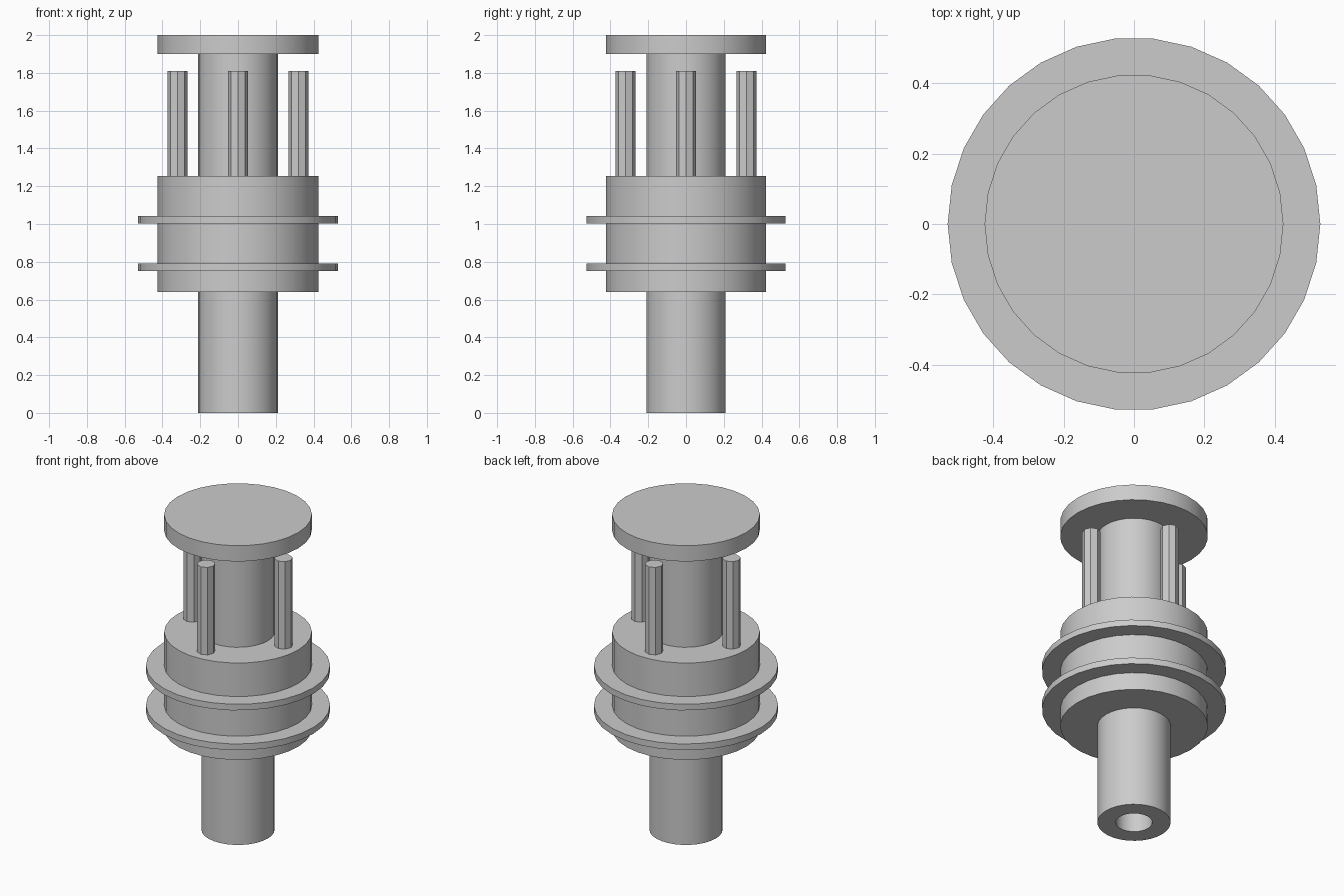
import bpy, bmesh, math

cube = bpy.data.objects.get("Cube")
if cube:
    bpy.data.objects.remove(cube, do_unlink=True)

grey = bpy.data.materials.new("plain_grey")
grey.use_nodes = True
colour = (0.6, 0.6, 0.6, 1)
grey.diffuse_color = colour
grey.node_tree.nodes["Principled BSDF"].inputs["Base Color"].default_value = colour


def turned(name, radius, z0, z1, sides=30, bore=0, x=0, y=0):
    """Disc or rod between two heights, with an optional central bore."""
    bm = bmesh.new()

    def ring(r, z):
        return [bm.verts.new((x + r * math.cos(math.tau * i / sides),
                              y + r * math.sin(math.tau * i / sides), z))
                for i in range(sides)]

    def bridge(a, b):
        for i in range(sides):
            j = (i + 1) % sides
            bm.faces.new((a[i], a[j], b[j], b[i]))

    low, high = ring(radius, z0), ring(radius, z1)
    bridge(low, high)
    if bore:
        bore_low, bore_high = ring(bore, z0), ring(bore, z1)
        bridge(high, bore_high)
        bridge(bore_high, bore_low)
        bridge(bore_low, low)
    else:
        bm.faces.new(high)
        bm.faces.new(low[::-1])
    bmesh.ops.recalc_face_normals(bm, faces=bm.faces[:])
    mesh = bpy.data.meshes.new(name)
    bm.to_mesh(mesh)
    bm.free()
    mesh.materials.append(grey)
    obj = bpy.data.objects.new(name, mesh)
    bpy.context.collection.objects.link(obj)
    bpy.ops.object.select_all(action='DESELECT')
    obj.select_set(True)
    bpy.context.view_layer.objects.active = obj
    bpy.ops.object.shade_smooth_by_angle(angle=math.radians(30))
    return obj


# Hollow central shaft, closed by the top cap
turned("shaft", 0.211, 0, 1.9, bore=0.105)
turned("top_cap", 0.425, 1.9, 2)

# Thick collar with two thin flanges
turned("collar", 0.425, 0.64, 1.255, bore=0.211)
turned("lower_flange", 0.53, 0.75, 0.79, bore=0.425)
turned("upper_flange", 0.53, 1.003, 1.042, bore=0.425)

# Four octagonal pins standing on the collar
for name, dx, dy in (("right", -1, 0), ("left", 1, 0),
                     ("front", 0, -1), ("back", 0, 1)):
    turned(name + "_pin", 0.053, 1.255, 1.81, sides=8,
           x=0.32 * dx, y=0.32 * dy)
